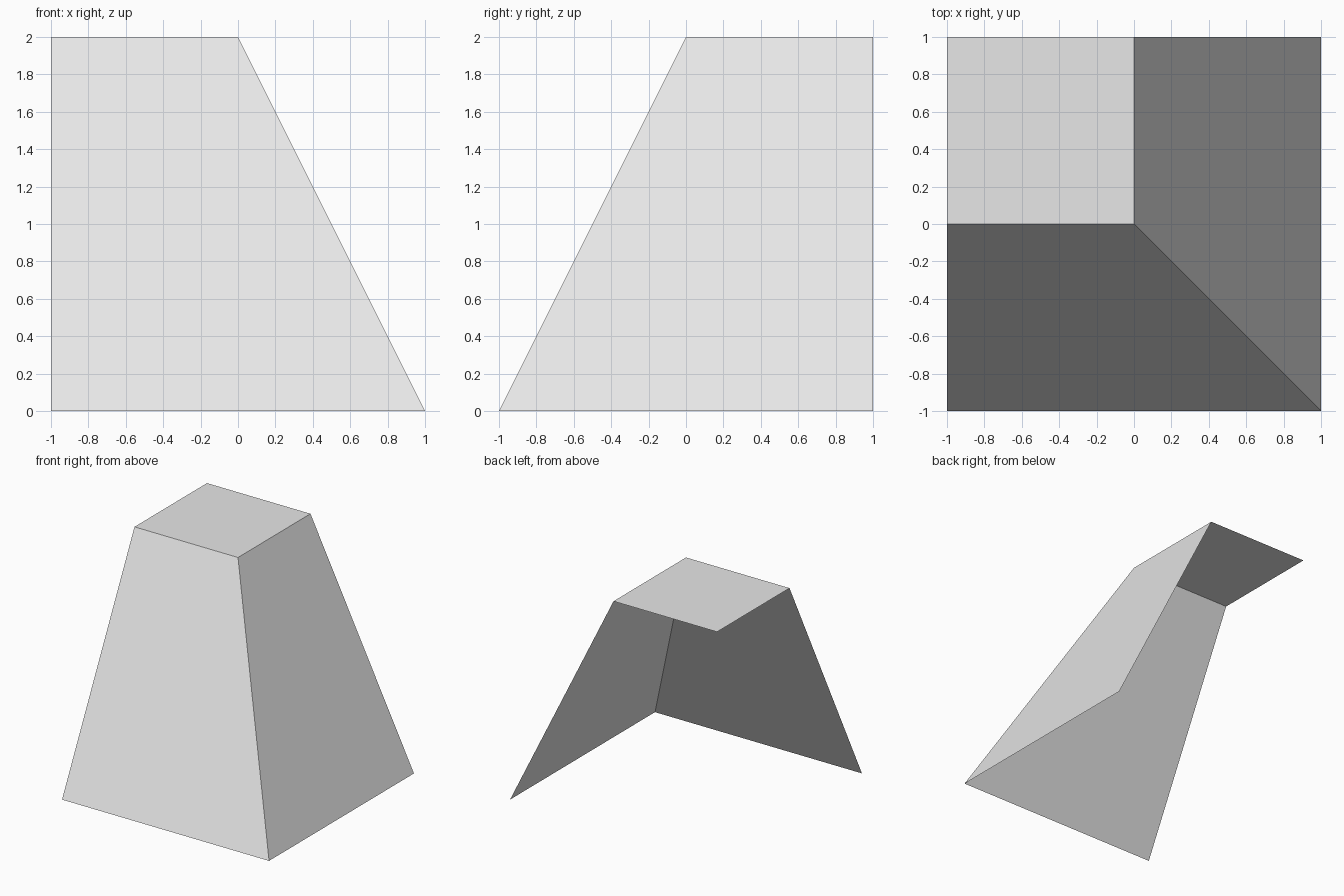
import bpy
import bmesh

cube = bpy.data.objects.get("Cube")
if cube:
    bpy.data.objects.remove(cube, do_unlink=True)

# Single plain grey
grey = bpy.data.materials.new("light grey")
grey.use_nodes = True
colour = (0.8, 0.8, 0.8, 1.0)
grey.diffuse_color = colour
grey.node_tree.nodes["Principled BSDF"].inputs["Base Color"].default_value = colour

# Open corner shell: flat cap with two sloping walls, back and right side open
bm = bmesh.new()
cap = [bm.verts.new(p) for p in ((-1, 0, 2), (0, 0, 2), (0, 1, 2))]
foot = [bm.verts.new(p) for p in ((-1, -1, 0), (1, -1, 0), (1, 1, 0))]
for i in range(2):
    bm.faces.new((foot[i], foot[i + 1], cap[i + 1], cap[i]))
bm.faces.new(cap + [bm.verts.new((-1, 1, 2))])

mesh = bpy.data.meshes.new("sloped_corner_shell")
bm.to_mesh(mesh)
bm.free()
mesh.materials.append(grey)
shell = bpy.data.objects.new("sloped_corner_shell", mesh)
bpy.context.collection.objects.link(shell)
